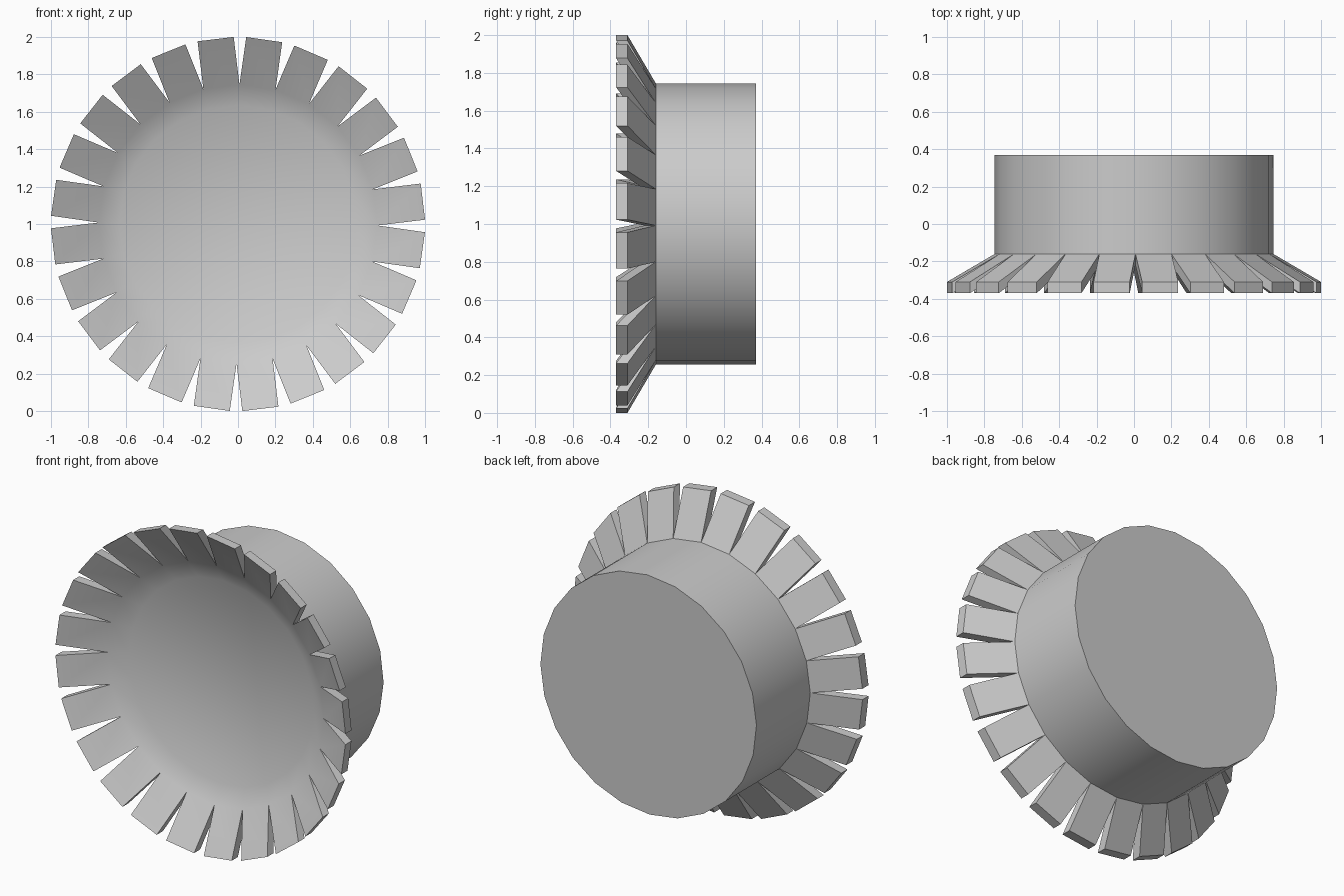
import bpy, bmesh
from math import sin, cos, pi, radians

if "Cube" in bpy.data.objects:
    bpy.data.objects.remove(bpy.data.objects["Cube"])

SIDES = 24
TURN = radians(0.6)      # slight roll of the whole cap
BODY_R, FLOOR_R = 0.745, 0.635
FLARE = 0.257            # how far the flaps reach outward
BACK, JOINT, ROOT, FLOOR = 0.37, -0.16, -0.22, -0.16
TIP_BACK, TIP_FRONT = -0.31, -0.37

grey = bpy.data.materials.new("plain grey")
grey.use_nodes = True
colour = (0.6, 0.6, 0.6, 1)
grey.diffuse_color = colour
grey.node_tree.nodes["Principled BSDF"].inputs["Base Color"].default_value = colour

bm = bmesh.new()


def angle(i):
    return 2 * pi * i / SIDES - TURN


def ring(radius, y):
    return [bm.verts.new((radius * cos(angle(i)), y, 1 + radius * sin(angle(i))))
            for i in range(SIDES)]


def tip(vert, i, y):
    """Move a root corner straight out along the middle direction of flap i."""
    a = angle(i + 0.5)
    return bm.verts.new((vert.co.x + FLARE * cos(a), y, vert.co.z + FLARE * sin(a)))


back = ring(BODY_R, BACK)
joint = ring(BODY_R, JOINT)
root = ring(BODY_R, ROOT)
floor = ring(FLOOR_R, FLOOR)

# Closed back and dish floor
bm.faces.new(back)
bm.faces.new(floor)

for i in range(SIDES):
    j = (i + 1) % SIDES
    # Drum wall and the dish slope
    bm.faces.new((back[i], back[j], joint[j], joint[i]))
    bm.faces.new((root[i], root[j], floor[j], floor[i]))
    # Flared flap of constant width
    b0, b1 = tip(joint[i], i, TIP_BACK), tip(joint[j], i, TIP_BACK)
    f0, f1 = tip(root[i], i, TIP_FRONT), tip(root[j], i, TIP_FRONT)
    bm.faces.new((joint[i], joint[j], b1, b0))
    bm.faces.new((root[i], root[j], f1, f0))
    bm.faces.new((b0, b1, f1, f0))
    bm.faces.new((joint[i], b0, f0, root[i]))
    bm.faces.new((joint[j], b1, f1, root[j]))

bmesh.ops.recalc_face_normals(bm, faces=bm.faces)
mesh = bpy.data.meshes.new("flared_cap")
bm.to_mesh(mesh)
bm.free()
mesh.materials.append(grey)

cap = bpy.data.objects.new("flared_cap", mesh)
bpy.context.collection.objects.link(cap)
bpy.ops.object.select_all(action="DESELECT")
cap.select_set(True)
bpy.context.view_layer.objects.active = cap
bpy.ops.object.shade_smooth_by_angle(angle=radians(40))
